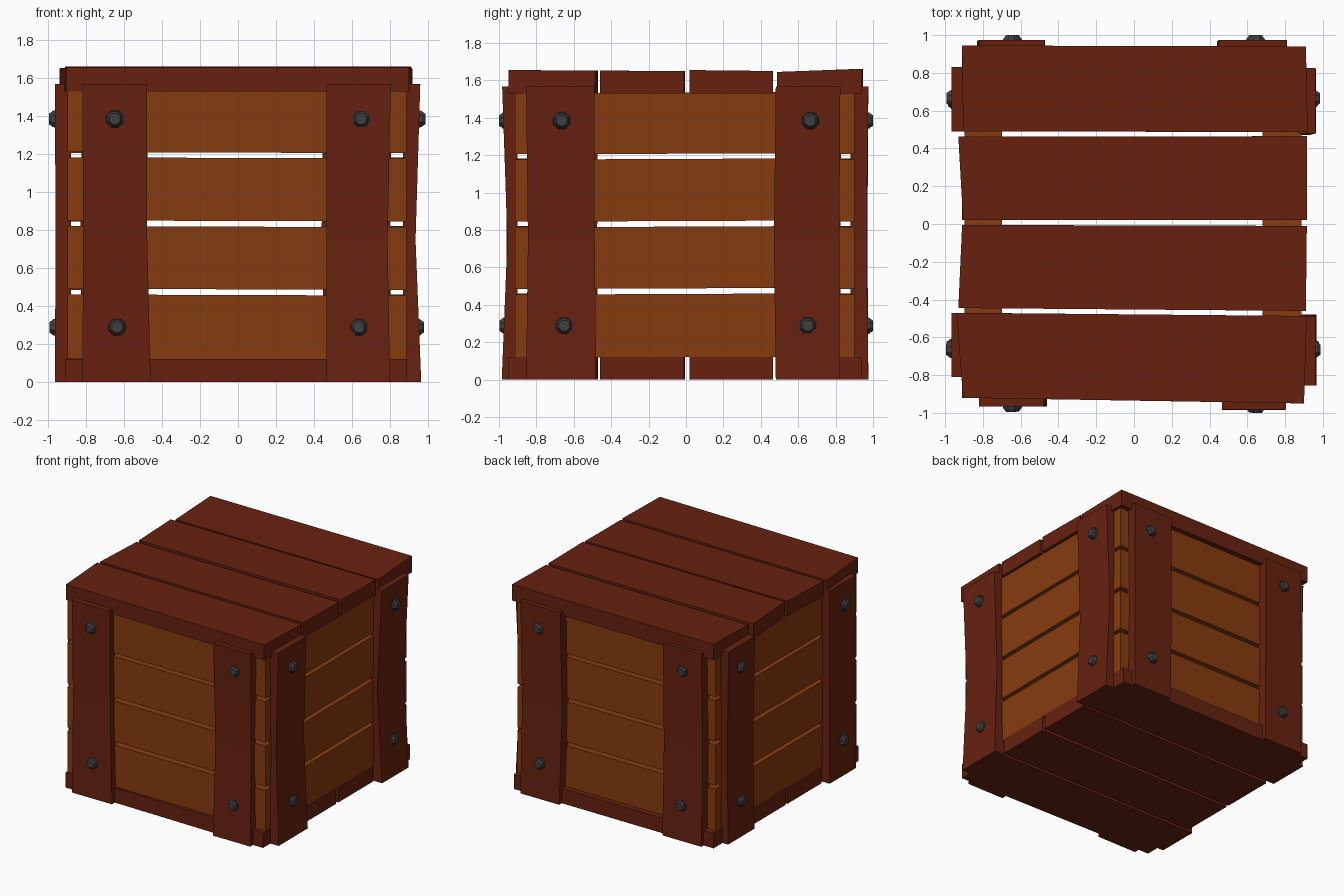
import bpy, bmesh, math
from mathutils import Vector, Matrix

if "Cube" in bpy.data.objects:
    bpy.data.objects.remove(bpy.data.objects["Cube"])


def material(name, rgb):
    m = bpy.data.materials.new(name)
    m.diffuse_color = (*rgb, 1)
    m.use_nodes = True
    m.node_tree.nodes["Principled BSDF"].inputs["Base Color"].default_value = m.diffuse_color
    return m


DARK = material("dark red wood", (0.135, 0.0155, 0.005))
LIGHT = material("orange wood", (0.24, 0.044, 0.0045))
IRON = material("dark iron", (0.05, 0.05, 0.05))


def finish(bm, name, mat):
    bmesh.ops.recalc_face_normals(bm, faces=bm.faces)
    me = bpy.data.meshes.new(name)
    bm.to_mesh(me)
    bm.free()
    me.materials.append(mat)
    ob = bpy.data.objects.new(name, me)
    bpy.context.collection.objects.link(ob)
    return ob


def loft(name, rings, mat):
    """Board made of four-cornered sections joined end to end."""
    bm = bmesh.new()
    vs = [[bm.verts.new(p) for p in r] for r in rings]
    for a, b in zip(vs, vs[1:]):
        for i in range(4):
            j = (i + 1) % 4
            bm.faces.new((a[i], a[j], b[j], b[i]))
    bm.faces.new(vs[0])
    bm.faces.new(vs[-1])
    return finish(bm, name, mat)


# lid and base boards run along x:
# (left x low/high, right x low/high, y low left/right, y high left/right)
BOARDS = [
    (-0.905, -0.94, 0.90, 0.915, -0.92, -0.95, -0.47, -0.487),
    (-0.93, -0.91, 0.91, 0.915, -0.445, -0.46, -0.005, -0.01),
    (-0.905, -0.93, 0.915, 0.915, 0.02, 0.02, 0.462, 0.465),
    (-0.905, -0.91, 0.92, 0.91, 0.49, 0.487, 0.945, 0.94),
]
LID_TOP = [(1.655, 1.652), (1.652, 1.65), (1.655, 1.65), (1.645, 1.662)]


def flat_board(name, b, z0, ztop):
    xl0, xl1, xr0, xr1, yl0, yr0, yl1, yr1 = b
    rings = []
    for t in (0, 0.33, 0.67, 1):
        def mix(p, q):
            return p + (q - p) * t
        xa, xb = mix(xl0, xr0), mix(xl1, xr1)
        ya, yb = mix(yl0, yr0), mix(yl1, yr1)
        rings.append([(xa, ya, z0), (xb, yb, z0), (xb, yb, ztop[1]), (xa, ya, ztop[0])])
    loft(name, rings, DARK)


for i, b in enumerate(BOARDS):
    flat_board(f"lid_board_{i+1}", b, 1.53, LID_TOP[i])
    base = list(b)
    base[0] = base[1] = -0.91
    base[2] = base[3] = 0.89
    flat_board(f"base_board_{i+1}", base, 0.0, (0.122, 0.122))

# wall slats, thick, with narrow see-through gaps
ROWS = [(0.12, 0.458), (0.488, 0.818), (0.848, 1.18), (1.208, 1.535)]
for i, (z0, z1) in enumerate(ROWS):
    s = 0.003
    for nm, ya, yb in (("front", -0.915, -0.71), ("back", 0.70, 0.90)):
        loft(f"{nm}_slat_{i+1}",
             [[(x, ya, z0 + d), (x, yb, z0 + d), (x, yb, z1 + d), (x, ya, z1 + d)]
              for x, d in ((-0.897, s), (0.888, -s))], LIGHT)
    for nm, xa, xb in (("left", -0.897, -0.70), ("right", 0.68, 0.888)):
        loft(f"{nm}_slat_{i+1}",
             [[(xa, y, z0 + d), (xb, y, z0 + d), (xb, y, z1 + d), (xa, y, z1 + d)]
              for y, d in ((-0.71, -s), (0.70, s))], LIGHT)

# upright straps: outward direction, then low/high edge and outer distance
# at the foot, the middle and the top, and the inner distance
STRAPS = [
    ("front_left_strap", "y", -1, 0.90, [(-0.82, -0.46, .965), (-0.815, -0.478, .96), (-0.82, -0.48, .965)]),
    ("front_right_strap", "y", -1, 0.90, [(0.465, 0.80, .985), (0.465, 0.788, .955), (0.465, 0.805, .983)]),
    ("back_left_strap", "y", 1, 0.88, [(-0.82, -0.47, .975), (-0.83, -0.48, .97), (-0.82, -0.475, .975)]),
    ("back_right_strap", "y", 1, 0.88, [(0.46, 0.81, .975), (0.44, 0.80, .965), (0.45, 0.81, .975)]),
    ("left_front_strap", "x", -1, 0.88, [(-0.81, -0.47, .965), (-0.81, -0.475, .96), (-0.81, -0.47, .965)]),
    ("left_back_strap", "x", -1, 0.88, [(0.49, 0.83, .96), (0.49, 0.825, .95), (0.49, 0.83, .965)]),
    ("right_front_strap", "x", 1, 0.87, [(-0.855, -0.48, .965), (-0.845, -0.488, .935), (-0.855, -0.49, .96)]),
    ("right_back_strap", "x", 1, 0.87, [(0.48, 0.82, .963), (0.47, 0.82, .925), (0.48, 0.825, .96)]),
]


def place(axis, sign, a, d, z):
    return (a, sign * d, z) if axis == "y" else (sign * d, a, z)


def bolt(name, pos, outward):
    bm = bmesh.new()
    rot = Vector(outward).to_track_quat("Z", "Y").to_matrix().to_4x4()
    # washer and smaller head
    for r1, r2, depth, n, off in ((0.052, 0.045, 0.03, 8, 0.0), (0.044, 0.03, 0.02, 8, 0.022)):
        m = Matrix.Translation(pos) @ rot @ Matrix.Translation((0, 0, off)) @ Matrix.Rotation(math.pi / 8, 4, "Z")
        bmesh.ops.create_cone(bm, cap_ends=True, segments=n, radius1=r1, radius2=r2, depth=depth, matrix=m)
    finish(bm, name, IRON)


for name, axis, sign, inner, prof in STRAPS:
    rings = []
    for (lo, hi, out), z in zip(prof, (0.0, 0.75, 1.568)):
        rings.append([place(axis, sign, lo, inner, z), place(axis, sign, hi, inner, z),
                      place(axis, sign, hi, out, z), place(axis, sign, lo, out, z)])
    loft(name, rings, DARK)
    # two bolts on each strap
    mid = (prof[2][0] + prof[2][1]) / 2
    a = math.copysign(0.65 if axis == "y" else 0.665, mid)
    for tag, z, end in (("lower", 0.288, prof[0]), ("upper", 1.385, prof[2])):
        f = 0.38 if tag == "lower" else 0.78
        surf = prof[1][2] + (end[2] - prof[1][2]) * f
        surf = min(surf, 0.968)
        bolt(f"{name}_{tag}_bolt", place(axis, sign, a * (0.98 if z < 1 else 1), surf, z),
             place(axis, sign, 0, 1, 0))
